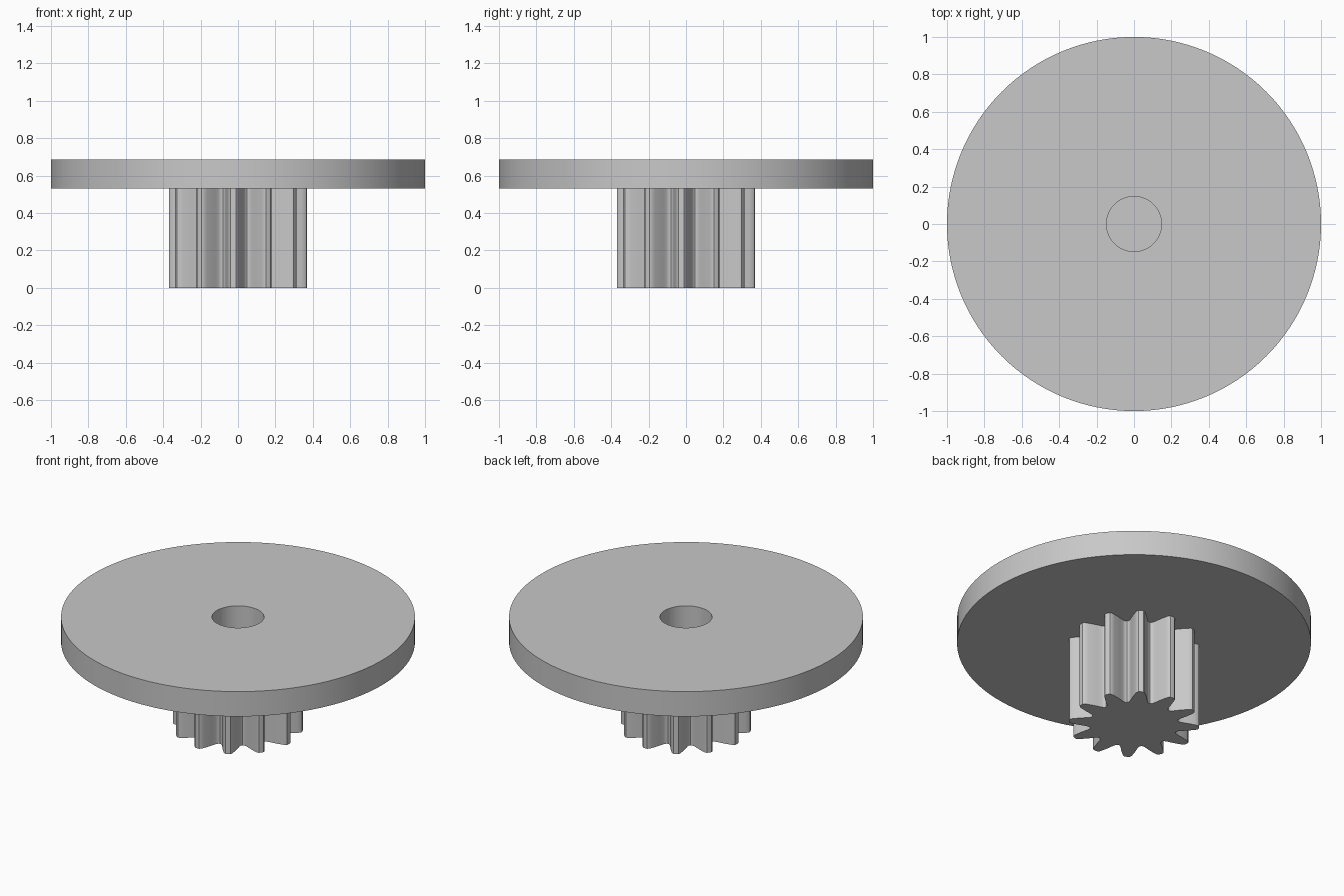
import bpy, bmesh, math

cube = bpy.data.objects.get("Cube")
if cube:
    bpy.data.objects.remove(cube, do_unlink=True)

TEETH = 12
GEAR_TOP = 0.53
DISC_TOP = 0.685

grey = bpy.data.materials.new("plain_grey")
grey.use_nodes = True
colour = (0.58, 0.58, 0.58, 1)
grey.diffuse_color = colour
grey.node_tree.nodes["Principled BSDF"].inputs["Base Color"].default_value = colour


def circle(radius, count):
    return [(radius * math.cos(math.tau * i / count),
             radius * math.sin(math.tau * i / count)) for i in range(count)]


def add_ring(bm, outline, z):
    return [bm.verts.new((x, y, z)) for x, y in outline]


def bridge(bm, a, b):
    n = len(a)
    for i in range(n):
        j = (i + 1) % n
        bm.faces.new((a[i], a[j], b[j], b[i]))


def finish(bm, name, angle):
    bmesh.ops.recalc_face_normals(bm, faces=bm.faces)
    mesh = bpy.data.meshes.new(name)
    bm.to_mesh(mesh)
    bm.free()
    mesh.materials.append(grey)
    obj = bpy.data.objects.new(name, mesh)
    bpy.context.collection.objects.link(obj)
    bpy.ops.object.select_all(action='DESELECT')
    obj.select_set(True)
    bpy.context.view_layer.objects.active = obj
    bpy.ops.object.shade_smooth_by_angle(angle=math.radians(angle))
    return obj


# Flat disc with a central bore
bm = bmesh.new()
rim, bore = circle(1.0, 128), circle(0.147, 128)
rings = [add_ring(bm, rim, GEAR_TOP), add_ring(bm, rim, DISC_TOP),
         add_ring(bm, bore, DISC_TOP), add_ring(bm, bore, GEAR_TOP)]
for k in range(4):
    bridge(bm, rings[k], rings[(k + 1) % 4])
finish(bm, "disc", 30)

# Pinion: half a tooth as (degrees from tooth centre, radius), mirrored and repeated
half = [(2.2, 0.369), (3.7, 0.361), (5, 0.342), (7, 0.314),
        (8.6, 0.292), (10.5, 0.268), (12.6, 0.254)]
tooth = [(-a, r) for a, r in reversed(half)] + [(0, 0.37)] + half + [(15, 0.25)]
outline = []
for t in range(TEETH):
    for a, r in tooth:
        ang = math.radians(t * 360 / TEETH - 4 + a)
        outline.append((r * math.cos(ang), r * math.sin(ang)))

bm = bmesh.new()
low, high = add_ring(bm, outline, 0), add_ring(bm, outline, GEAR_TOP)
bridge(bm, low, high)
bm.faces.new(low)
bm.faces.new(high)
finish(bm, "pinion_gear", 35)
